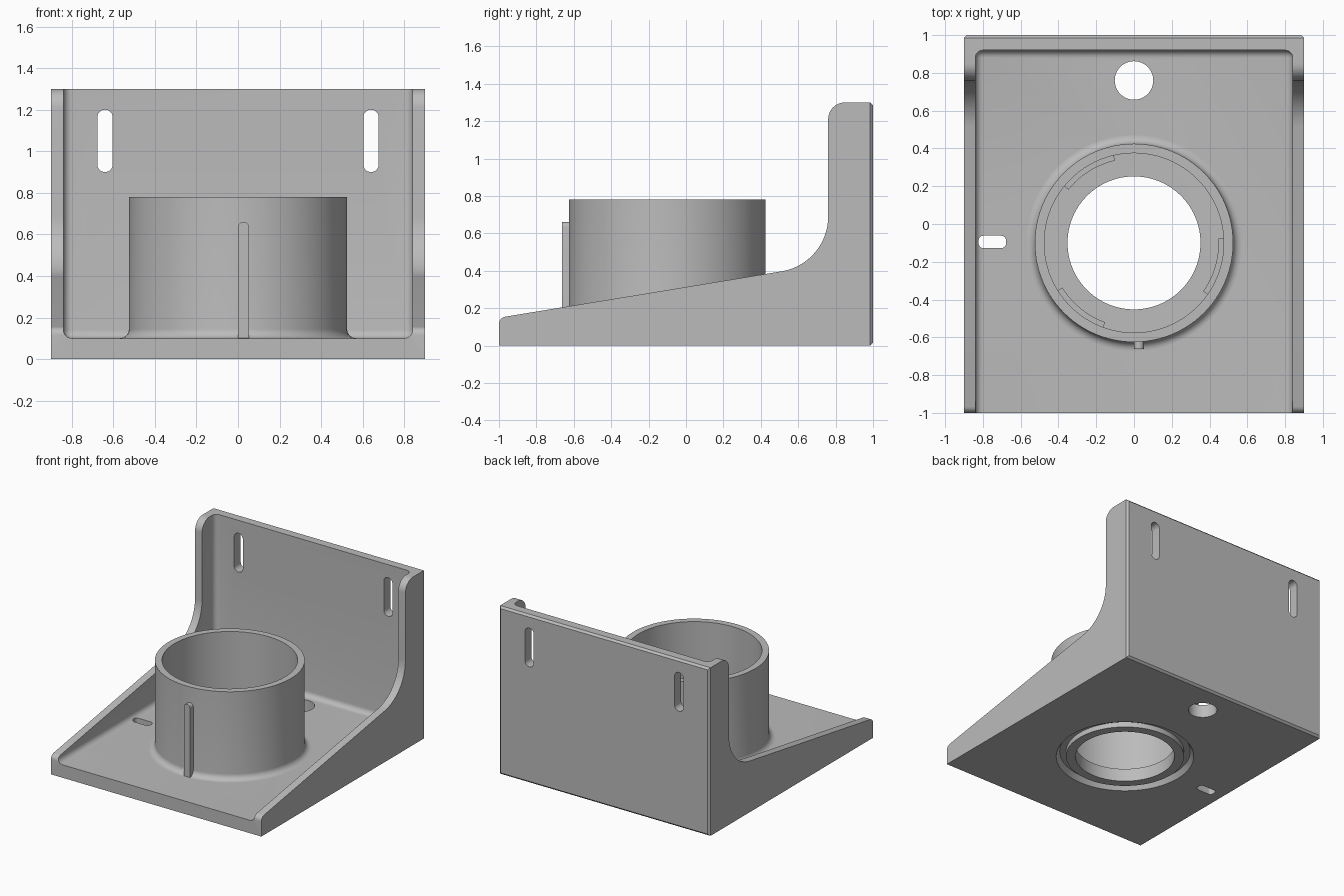
import bpy, bmesh, math
from mathutils import Matrix, Vector

if "Cube" in bpy.data.objects:
    bpy.data.objects.remove(bpy.data.objects["Cube"])

grey = bpy.data.materials.new("light grey")
grey.diffuse_color = (0.5, 0.5, 0.5, 1)
grey.use_nodes = True
grey.node_tree.nodes["Principled BSDF"].inputs["Base Color"].default_value = grey.diffuse_color
CY = -0.1   # y of the socket axis


def finish(bm, name):
    bmesh.ops.remove_doubles(bm, verts=bm.verts, dist=1e-5)
    bmesh.ops.recalc_face_normals(bm, faces=bm.faces)
    me = bpy.data.meshes.new(name)
    bm.to_mesh(me)
    bm.free()
    ob = bpy.data.objects.new(name, me)
    bpy.context.collection.objects.link(ob)
    me.materials.append(grey)
    return ob


def prism(name, pts, offset):
    """Extrude a closed 3D outline by an offset."""
    bm = bmesh.new()
    face = bm.faces.new([bm.verts.new(p) for p in pts])
    res = bmesh.ops.extrude_face_region(bm, geom=[face])
    verts = [g for g in res["geom"] if isinstance(g, bmesh.types.BMVert)]
    bmesh.ops.translate(bm, vec=offset, verts=verts)
    return finish(bm, name)


def lathe(name, profile, n=96):
    """Revolve a closed (radius, z) profile around the socket axis."""
    bm = bmesh.new()
    rings = [[bm.verts.new((r * math.cos(2 * math.pi * i / n),
                            CY + r * math.sin(2 * math.pi * i / n), z))
              for i in range(n)] for r, z in profile]
    for a, b in zip(rings, rings[1:] + rings[:1]):
        for i in range(n):
            j = (i + 1) % n
            bm.faces.new((a[i], a[j], b[j], b[i]))
    return finish(bm, name)


def arc(cx, cy, r, a0, a1, n=12):
    return [(cx + r * math.cos(math.radians(a0 + (a1 - a0) * i / n)),
             cy + r * math.sin(math.radians(a0 + (a1 - a0) * i / n))) for i in range(n + 1)]


def rounded(cx, cy, w, h, r):
    """Rounded rectangle outline."""
    x, y = w / 2 - r, h / 2 - r
    return (arc(cx + x, cy + y, r, 0, 90, 8) + arc(cx - x, cy + y, r, 90, 180, 8) +
            arc(cx - x, cy - y, r, 180, 270, 8) + arc(cx + x, cy - y, r, 270, 360, 8))


def smooth(ob):
    bpy.ops.object.select_all(action='DESELECT')
    ob.select_set(True)
    bpy.context.view_layer.objects.active = ob
    bpy.ops.object.shade_smooth_by_angle(angle=math.radians(30))


def cut(ob, cutter):
    mod = ob.modifiers.new("cut", 'BOOLEAN')
    mod.operation, mod.solver, mod.object = 'DIFFERENCE', 'EXACT', cutter
    bpy.context.view_layer.objects.active = ob
    bpy.ops.object.modifier_apply(modifier=mod.name)
    bpy.data.objects.remove(cutter)


# Bracket: side profile with a sloping rim and a big inner curve
side = [(-1, 0)] + arc(-0.96, 0.115, 0.04, 180, 99, 6)
side += arc(0.463, 0.69, 0.297, -81, 0, 20)
side += arc(0.85, 1.21, 0.09, 180, 90, 10)
side += [(0.985, 1.3), (1, 1.285), (1, 0.015), (0.985, 0)]
bracket = prism("bracket", [(-0.9, y, z) for y, z in side], (1.8, 0, 0))

# Chamfer the two upright back corners
for s in (-1, 1):
    corner = [(s * 0.885, 1, -0.1), (s * 0.95, 1.065, -0.1), (s * 0.95, 0.935, -0.1)]
    corner[2] = (s * 0.915, 0.97, -0.1)
    cut(bracket, prism("corner_cutter", corner, (0, 0, 1.6)))

# Tray cavity with filleted inner edges
bm = bmesh.new()
bmesh.ops.create_cube(bm, size=1, matrix=Matrix.Translation((0, -0.29, 1.05))
                      @ Matrix.Diagonal((1.68, 2.42, 1.9, 1)))
inner = [e for e in bm.edges
         if sum(all(t(v.co) for v in e.verts) for t in
                (lambda c: c.z < 0.2, lambda c: abs(c.x) > 0.8 and c.x * e.verts[0].co.x > 0
                 and c.x * e.verts[1].co.x > 0, lambda c: c.y > 0.9)) == 2]
bmesh.ops.bevel(bm, geom=inner, offset=0.04, segments=6, profile=0.5, affect='EDGES')
cut(bracket, finish(bm, "tray_cutter"))

# Mounting slots in the back wall
for x in (-0.64, 0.64):
    pts = [(a, 0.8, b) for a, b in rounded(x, 1.05, 0.074, 0.3, 0.0365)]
    cut(bracket, prism("wall_slot_cutter", pts, (0, 0.4, 0)))

# Openings through the base: socket bore, round hole, small slot
for outline in (arc(0, CY, 0.352, 0, 360, 96)[:-1], arc(0, 0.76, 0.102, 0, 360, 48)[:-1],
                rounded(-0.75, -0.095, 0.145, 0.066, 0.025)):
    cut(bracket, prism("base_cutter", [(a, b, -0.1) for a, b in outline], (0, 0, 0.4)))

# Ring groove under the base
cut(bracket, lathe("groove_cutter", [(0.42, -0.05), (0.49, -0.05), (0.49, 0.0),
                                     (0.465, 0.04), (0.42, 0.04)]))
smooth(bracket)

# Socket tube with a flared fillet at its foot
foot = [(r, z) for r, z in arc(0.57, 0.145, 0.045, 270, 180, 8)]
tube = lathe("socket_tube", [(0.475, 0.07), (0.57, 0.07)] + foot + [(0.525, 0.78), (0.475, 0.78)])
smooth(tube)

# Upright key on the front of the tube, rounded at the top
key = [(0, 0.1), (0.053, 0.1)] + arc(0.0265, 0.6335, 0.0265, 0, 180, 12)
smooth(prism("key_rib", [(x, -0.662, z) for x, z in key], (0, 0.06, 0)))

# Three curved locking tabs low inside the tube
for a0 in (-35, 103, 212):
    ring = arc(0, CY, 0.48, a0, a0 + 38) + arc(0, CY, 0.447, a0 + 38, a0)
    smooth(prism("locking_tab", [(x, y, 0.09) for x, y in ring], (0, 0, 0.06)))
